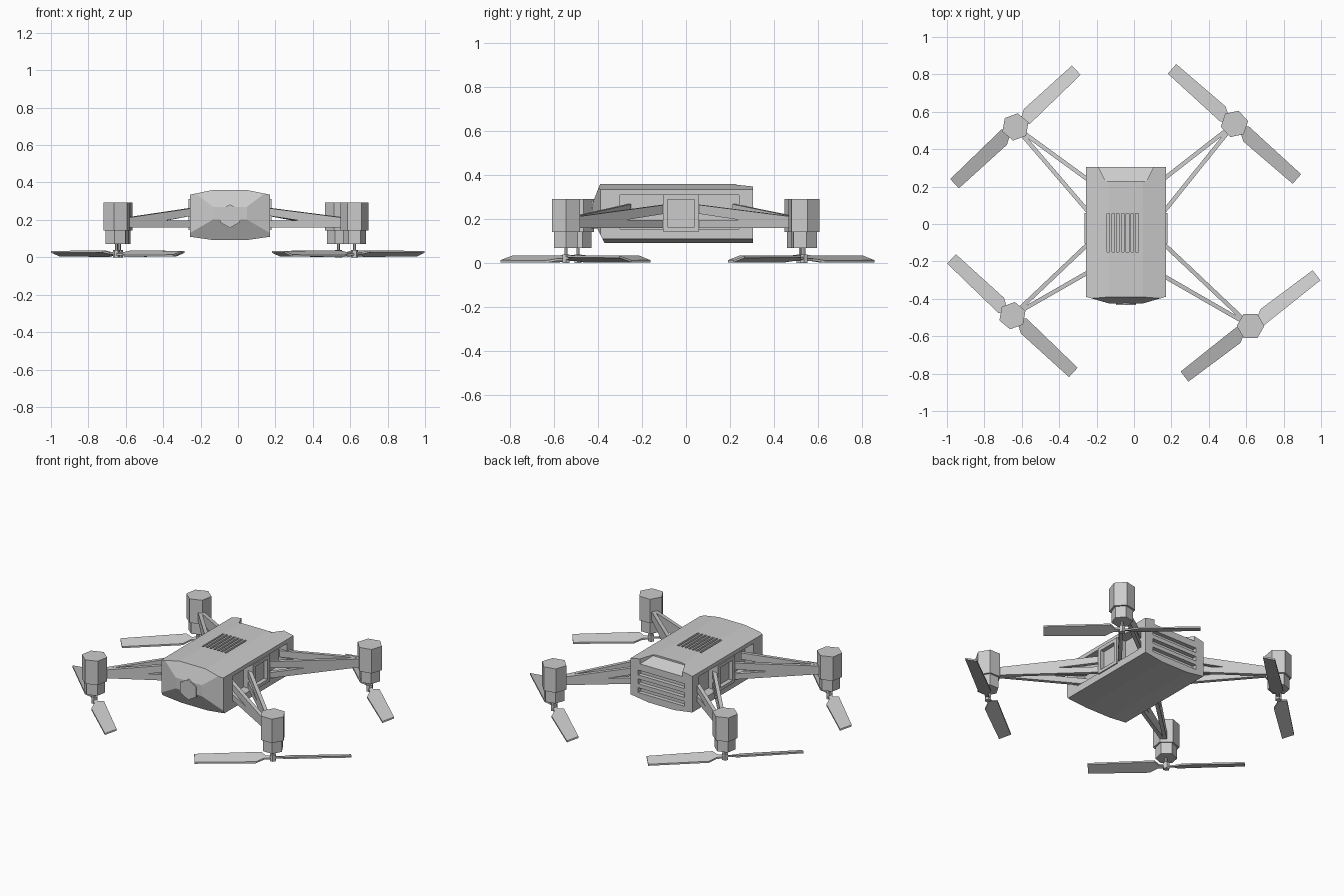
import bpy, bmesh
from math import sin, cos, pi, radians
from mathutils import Vector

if "Cube" in bpy.data.objects:
    bpy.data.objects.remove(bpy.data.objects["Cube"])

CX = -0.043  # body centre line


def make(name, bm):
    bmesh.ops.recalc_face_normals(bm, faces=bm.faces)
    me = bpy.data.meshes.new(name)
    bm.to_mesh(me)
    bm.free()
    ob = bpy.data.objects.new(name, me)
    bpy.context.collection.objects.link(ob)
    return ob


def loft(bm, a, b):
    """Closed solid between two matching loops."""
    va = [bm.verts.new(p) for p in a]
    vb = [bm.verts.new(p) for p in b]
    n = len(va)
    bm.faces.new(va[::-1])
    bm.faces.new(vb)
    for i in range(n):
        j = (i + 1) % n
        bm.faces.new((va[i], va[j], vb[j], vb[i]))


def box(bm, x0, x1, y0, y1, z0, z1):
    q = [(x0, y0), (x1, y0), (x1, y1), (x0, y1)]
    loft(bm, [(x, y, z0) for x, y in q], [(x, y, z1) for x, y in q])


def prism(bm, c, r, z0, z1, n=6, rot=0):
    q = [(c[0] + r * cos(rot + 2 * pi * i / n), c[1] + r * sin(rot + 2 * pi * i / n)) for i in range(n)]
    loft(bm, [(x, y, z0) for x, y in q], [(x, y, z1) for x, y in q])


def cut(ob, bm):
    """Subtract a cutter mesh and remove it."""
    c = make("cutter", bm)
    c.hide_render = True
    m = ob.modifiers.new("cut", 'BOOLEAN')
    m.operation, m.solver, m.object = 'DIFFERENCE', 'EXACT', c
    bpy.context.view_layer.objects.active = ob
    bpy.ops.object.modifier_apply(modifier=m.name)
    bpy.data.objects.remove(c)


# Body: octagonal section, with the nose sliced by planes
bm = bmesh.new()
half = [(0.09, 0.092), (0.214, 0.11), (0.214, 0.335), (0.09, 0.36)]
sec = half + [(-x, z) for x, z in half[::-1]]
loft(bm, [(CX + x, -0.425, z) for x, z in sec], [(CX + x, 0.305, z) for x, z in sec])
planes = [((CX, -0.39, 0.36), (0, -0.09, 0.035)), ((CX, -0.37, 0.092), (0, -0.11, -0.055)),
          ((CX + 0.09, -0.425, 0), (0.035, -0.12, 0)), ((CX - 0.09, -0.425, 0), (-0.035, -0.12, 0))]
for co, no in planes:
    r = bmesh.ops.bisect_plane(bm, geom=bm.verts[:] + bm.edges[:] + bm.faces[:], plane_co=co,
                               plane_no=Vector(no).normalized(), clear_outer=True)
    edges = [e for e in bm.edges if e.is_boundary]
    bmesh.ops.holes_fill(bm, edges=edges, sides=0)
body = make("body", bm)

# Side recesses, rear slots, top vents and rear thumb notch
bm = bmesh.new()
for s in (-1, 1):
    xs = sorted((CX + s * 0.155, CX + s * 0.3))
    box(bm, *xs, -0.30, 0.24, 0.155, 0.31)
for z in (0.15, 0.205, 0.26):
    box(bm, CX - 0.16, CX + 0.16, 0.28, 0.4, z - 0.015, z + 0.015)
for i in range(7):
    x = -0.144 + i * 0.0255
    box(bm, x, x + 0.014, -0.15, 0.055, 0.335, 0.4)
notch = [(CX - 0.15, 0.31, 0.315), (CX + 0.15, 0.31, 0.315), (CX + 0.11, 0.23, 0.35), (CX - 0.11, 0.23, 0.35)]
loft(bm, notch, [(x, y, 0.4) for x, y, z in notch])
cut(body, bm)

# Square side frames between the arms
for s, side in ((-1, "left"), (1, "right")):
    bm = bmesh.new()
    box(bm, *sorted((CX + s * 0.15, CX + s * 0.221)), -0.105, 0.06, 0.145, 0.312)
    frame = make(side + "_side_frame", bm)
    bm = bmesh.new()
    box(bm, *sorted((CX + s * 0.195, CX + s * 0.3)), -0.083, 0.038, 0.165, 0.29)
    cut(frame, bm)

# Camera: hexagonal nose boss
bm = bmesh.new()
hexa = [(0.063 * sin(i * pi / 3), 0.22 + 0.063 * cos(i * pi / 3)) for i in range(6)]
loft(bm, [(CX + x, -0.432, z) for x, z in hexa], [(CX + x, -0.38, z) for x, z in hexa])
make("camera", bm)

# Motors: position, hexagon turn, blade angle, pitch side, strut y at body wall
units = {"rear_left": ((-0.634, 0.519), 20, 43, -1, (0.245, 0.08)),
         "rear_right": ((0.537, 0.535), 12, 138.6, 1, (0.25, 0.08)),
         "front_left": ((-0.65, -0.49), 20, 137, 1, (-0.265, -0.118)),
         "front_right": ((0.623, -0.545), 0, 37.5, -1, (-0.285, -0.118))}
# Strut side profile: fraction along, height (forked at the body end)
strut = [(0, 0.16), (1, 0.16), (1, 0.195), (0.55, 0.197), (1, 0.228), (1, 0.268), (0, 0.21)]
# Blade outline: distance out, sideways
blade = [(-0.01, 0.011), (0.04, 0.011), (0.065, 0.041), (0.445, 0.034),
         (0.445, -0.034), (0.098, -0.039), (0.05, -0.011), (-0.01, -0.011)]

for name, (c, turn, ang, pitch, walls) in units.items():
    rot = radians(turn)
    bm = bmesh.new()
    prism(bm, c, 0.074, 0.142, 0.292, rot=rot)
    prism(bm, c, 0.062, 0.07, 0.142, rot=rot)
    make(name + "_motor", bm)

    bm = bmesh.new()
    prism(bm, c, 0.008, 0.02, 0.07)
    prism(bm, c, 0.019, 0.0, 0.04)
    make(name + "_shaft", bm)

    # Two struts from motor to body wall, run on into the recess
    bm = bmesh.new()
    side = 1 if c[0] > 0 else -1
    for wy in walls:
        a = Vector(c)
        w = Vector((CX + side * 0.214, wy))
        d = (w - a).normalized()
        n = Vector((-d.y, d.x)) * 0.011
        start = a + d * 0.05
        end = w + d * 0.05
        loops = []
        for k in (-1, 1):
            loops.append([(*(start.lerp(end, t) + n * k), z) for t, z in strut])
        loft(bm, *loops)
    make(name + "_arm", bm)

    # Two pitched blades
    bm = bmesh.new()
    for k in (0, pi):
        th = radians(ang) + k
        u, v = (cos(th), sin(th)), (-sin(th) * pitch, cos(th) * pitch)
        loops = []
        for dz in (-0.005, 0.005):
            loops.append([(c[0] + u[0] * s + v[0] * t, c[1] + u[1] * s + v[1] * t, 0.019 + 0.3 * t + dz)
                          for s, t in blade])
        loft(bm, *loops)
    make(name + "_propeller", bm)
